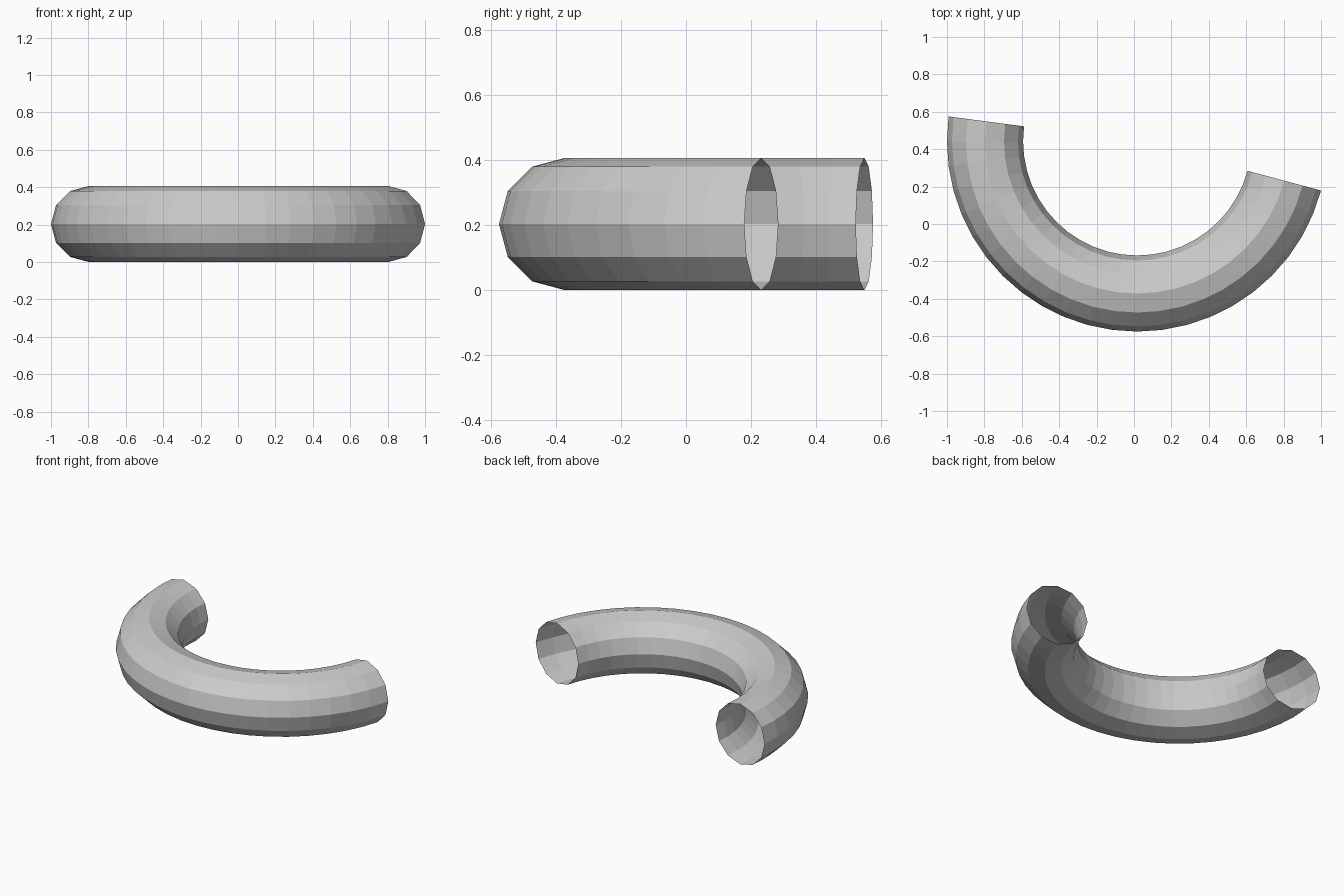
import bpy, bmesh
from math import atan2, degrees, radians, cos, sin

if "Cube" in bpy.data.objects:
    bpy.data.objects.remove(bpy.data.objects["Cube"])

STEP = 7.5                                   # 48 segments round the full ring
OUTER = 2 / (1 + cos(radians(15)))           # outer radius giving a width of 2
MAJOR, MINOR = OUTER * 0.8, OUTER * 0.2
CX = OUTER - 1
CY = (OUTER - OUTER * sin(radians(STEP))) / 2

# Full ring, flat shaded
bpy.ops.mesh.primitive_torus_add(major_segments=48, minor_segments=12,
                                 major_radius=MAJOR, minor_radius=MINOR)
tube = bpy.context.object
tube.name = "curved_tube"

# Keep the 23 segments from 172.5 to 345 degrees, leaving open ends
bm = bmesh.new()
bm.from_mesh(tube.data)
extra = []
for f in bm.faces:
    c = f.calc_center_median()
    angle = degrees(atan2(c.y, c.x)) % 360
    if not 172.5 < angle < 345:
        extra.append(f)
bmesh.ops.delete(bm, geom=extra, context='FACES')

# Centre the arc and stand it on the floor
bmesh.ops.translate(bm, verts=bm.verts, vec=(CX, CY, MINOR))
bm.to_mesh(tube.data)
bm.free()
